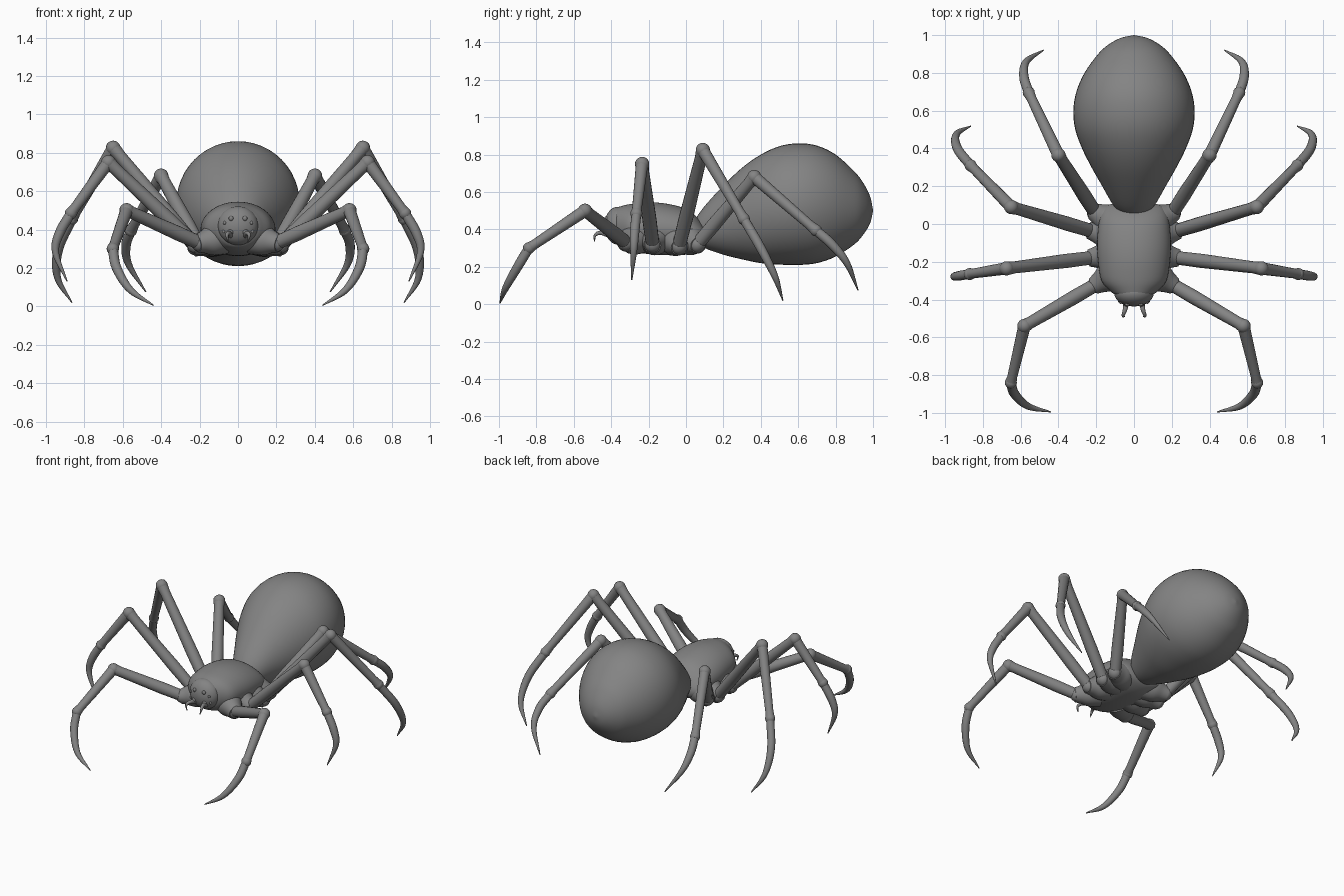
import bpy, bmesh, math
from mathutils import Vector, Matrix

if "Cube" in bpy.data.objects:
    bpy.data.objects.remove(bpy.data.objects["Cube"])

dark = bpy.data.materials.new("dark_grey")
dark.diffuse_color = (.23, .23, .23, 1)
dark.use_nodes = True
dark.node_tree.nodes["Principled BSDF"].inputs["Base Color"].default_value = dark.diffuse_color


def spline(rows, steps):
    """Catmull-Rom interpolation through tuples of any length."""
    pts = [Vector(r) for r in rows]
    pts = [pts[0] * 2 - pts[1]] + pts + [pts[-1] * 2 - pts[-2]]
    out = []
    for i in range(1, len(pts) - 2):
        a, b, c, d = pts[i - 1:i + 3]
        for k in range(steps):
            t = k / steps
            out.append(0.5 * (2 * b + (c - a) * t + (2 * a - 5 * b + 4 * c - d) * t * t
                              + (3 * b - a - 3 * c + d) * t ** 3))
    return out + [pts[-2]]


def skin(bm, rings):
    """Join rings of points into a closed tube with capped ends."""
    loops = [[bm.verts.new(p) for p in r] for r in rings]
    n = len(loops[0])
    for a, b in zip(loops, loops[1:]):
        for i in range(n):
            bm.faces.new((a[i], a[(i + 1) % n], b[(i + 1) % n], b[i]))
    bm.faces.new(loops[0])
    bm.faces.new(loops[-1])


def tube(bm, path, n=16):
    """Round tube along (x, y, z, radius) points."""
    pts = [Vector(p[:3]) for p in path]
    rings, u = [], None
    for i, p in enumerate(pts):
        t = (pts[min(i + 1, len(pts) - 1)] - pts[max(i - 1, 0)]).normalized()
        if u is None:
            u = t.orthogonal()
        u = (u - t * u.dot(t)).normalized()
        v = t.cross(u)
        rings.append([p + path[i][3] * (u * math.cos(a) + v * math.sin(a))
                      for a in (2 * math.pi * k / n for k in range(n))])
    skin(bm, rings)


def ball(bm, c, r, scale=(1, 1, 1), seg=16):
    m = Matrix.Translation(c) @ Matrix.Diagonal((*scale, 1))
    bmesh.ops.create_uvsphere(bm, u_segments=seg, v_segments=seg // 2 + 2, radius=r, matrix=m)


def finish(bm, name, angle=50):
    bmesh.ops.recalc_face_normals(bm, faces=bm.faces)
    me = bpy.data.meshes.new(name)
    bm.to_mesh(me)
    bm.free()
    me.materials.append(dark)
    ob = bpy.data.objects.new(name, me)
    bpy.context.collection.objects.link(ob)
    bpy.ops.object.select_all(action='DESELECT')
    ob.select_set(True)
    bpy.context.view_layer.objects.active = ob
    bpy.ops.object.shade_smooth_by_angle(angle=math.radians(angle))
    return ob


def loft(name, rows, n=48):
    """Elliptical sections along y: (y, top z, bottom z, half width)."""
    bm = bmesh.new()
    rings = []
    for y, zt, zb, w in spline(rows, 4):
        h, c = max((zt - zb) / 2, 0.001), (zt + zb) / 2
        rings.append([Vector((max(w, 0.001) * math.cos(a), y, c + h * math.sin(a)))
                      for a in (2 * math.pi * k / n for k in range(n))])
    skin(bm, rings)
    return finish(bm, name)


# Abdomen
loft("abdomen", [
    (.03, .42, .38, .01), (.05, .455, .33, .06), (.1, .525, .30, .11), (.2, .635, .265, .168),
    (.3, .73, .24, .225), (.4, .80, .22, .275), (.5, .845, .212, .311), (.6, .86, .21, .321),
    (.7, .848, .22, .305), (.8, .80, .255, .262), (.9, .71, .32, .19), (.95, .645, .375, .135),
    (.985, .575, .435, .07), (1.0, .502, .498, .002)])

# Front body shell
loft("thorax", [
    (-.375, .515, .325, .10), (-.355, .522, .305, .125), (-.3, .535, .285, .172),
    (-.2, .545, .268, .19), (-.1, .537, .262, .195), (0, .51, .265, .187),
    (.06, .465, .28, .172), (.1, .41, .305, .14), (.115, .36, .34, .05)])

# Head cap
bm = bmesh.new()
ball(bm, (0, -.365, .42), .105, (1, .68, .96), 32)
finish(bm, "head")

# Eyes sit on the surface of the head cap
bm = bmesh.new()
for x, z, r in [(.036, .458, .013), (.04, .385, .016), (.07, .435, .009), (.075, .39, .009)]:
    for s in (-1, 1):
        k = 1 - (x / .105) ** 2 - ((z - .42) / .101) ** 2
        ball(bm, (s * x, -.365 - .0714 * math.sqrt(max(k, 0)), z), r, (1, .7, 1), 12)
finish(bm, "eyes")

# Legs: hip, knee, ankle, then points of the curved foot
LEGS = {
    "front": [(.20, -.32, .33), (.58, -.54, .50), (.652, -.84, .30),
              (.632, -.90, .20), (.56, -.965, .085), (.44, -.995, .005)],
    "second": [(.22, -.178, .32), (.675, -.235, .75), (.87, -.265, .485),
               (.93, -.275, .38), (.95, -.28, .28), (.89, -.29, .13)],
    "third": [(.22, -.038, .31), (.65, .09, .825), (.865, .31, .455),
              (.935, .40, .30), (.94, .475, .15), (.865, .518, .02)],
    "rear": [(.205, .06, .32), (.40, .365, .68), (.557, .695, .395),
             (.583, .78, .32), (.57, .86, .22), (.48, .92, .075)],
}
ROOTS = {"front": -.25, "second": -.16, "third": -.07, "rear": .0}

for name, joints in LEGS.items():
    for side, s in (("left", -1), ("right", 1)):
        bm = bmesh.new()
        hip, knee, ankle, *foot = [Vector((s * p[0], p[1], p[2])) for p in joints]
        # upper and middle segments
        tube(bm, [(*hip, .036), (*hip.lerp(knee, .3), .038), (*hip.lerp(knee, .92), .032),
                  (*knee, .037)])
        tube(bm, [(*knee, .033), (*knee.lerp(ankle, .9), .026), (*ankle, .031)])
        # knobby joints
        ball(bm, hip, .045)
        ball(bm, knee, .038)
        ball(bm, ankle, .032)
        # tapering curved foot
        radii = (.026, .025, .018, .003)
        tube(bm, spline([(*p, r) for p, r in zip([ankle] + foot, radii)], 6))
        finish(bm, f"{name}_leg_{side}")
        # hip socket flaring out of the body shell
        bm = bmesh.new()
        root = Vector((s * .08, ROOTS[name], .355))
        tube(bm, spline([(*root, .085), (*root.lerp(hip, .5), .078), (*root.lerp(hip, .85), .058),
                         (*root.lerp(hip, 1.12), .046)], 4), 24)
        finish(bm, f"{name}_hip_socket_{side}")

# Small hooked fangs
for side, s in (("left", -1), ("right", 1)):
    bm = bmesh.new()
    tube(bm, spline([(s * .04, -.41, .37, .016), (s * .048, -.455, .382, .012),
                     (s * .058, -.485, .37, .008), (s * .05, -.49, .335, .002)], 5), 12)
    finish(bm, f"fang_{side}")
